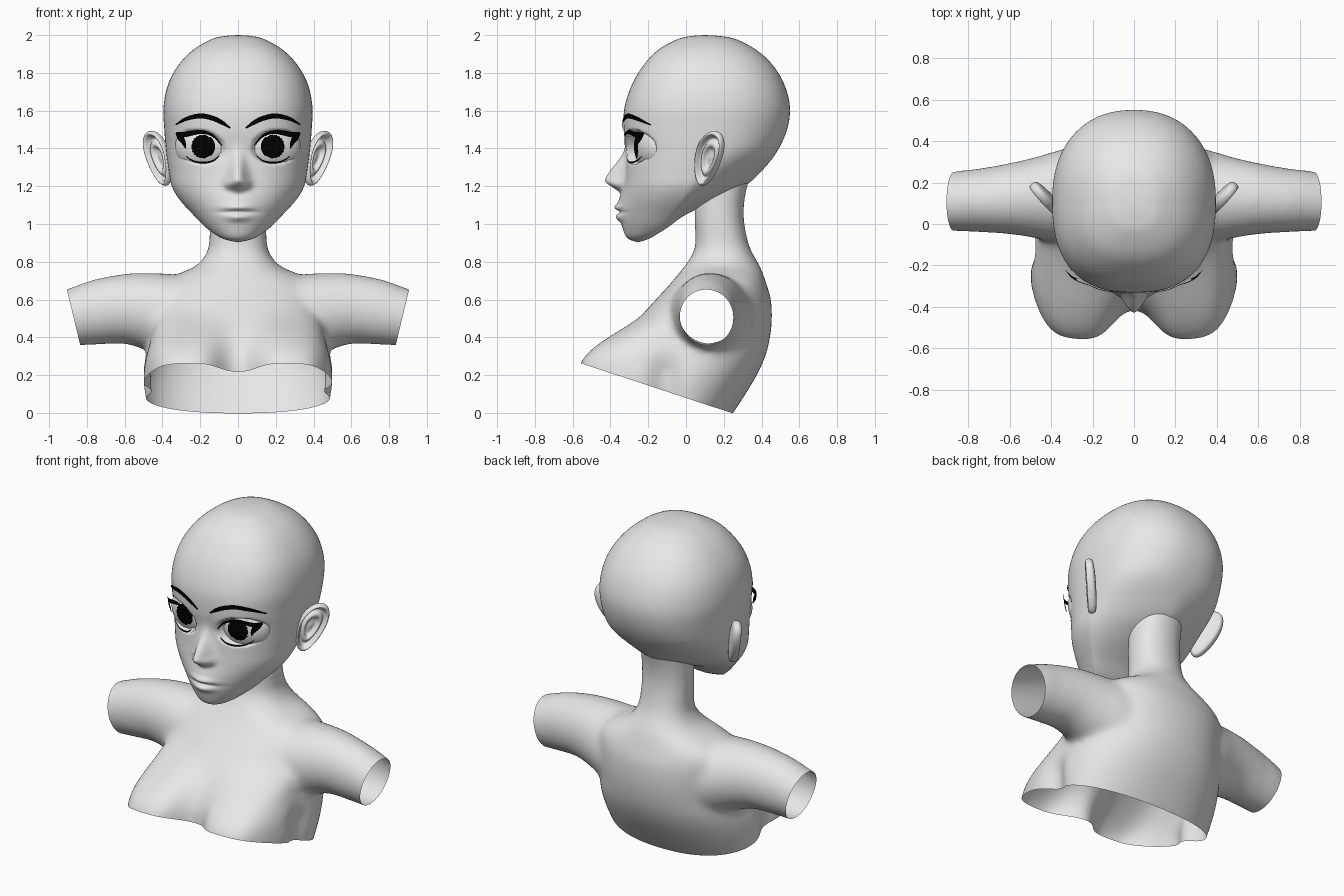
import bpy
import bmesh
from math import sin, cos, pi, exp, radians, hypot
from mathutils import Vector, Matrix

if "Cube" in bpy.data.objects:
    bpy.data.objects.remove(bpy.data.objects["Cube"], do_unlink=True)


def material(name, value):
    mat = bpy.data.materials.new(name)
    mat.use_nodes = True
    colour = (value, value, value, 1)
    mat.diffuse_color = colour
    mat.node_tree.nodes["Principled BSDF"].inputs["Base Color"].default_value = colour
    return mat


SKIN = material("plain grey", 0.8)
BLACK = material("black", 0.0)


def finish(bm, name, *mats):
    mesh = bpy.data.meshes.new(name)
    for face in bm.faces:
        face.smooth = True
    bm.to_mesh(mesh)
    bm.free()
    for mat in mats:
        mesh.materials.append(mat)
    obj = bpy.data.objects.new(name, mesh)
    bpy.context.collection.objects.link(obj)
    return obj


def spline(keys, t):
    """Point at t (counted in keys) on a smooth curve through the keys."""
    last = len(keys) - 1
    i = min(int(t), last - 1)
    f = t - i
    a, b, c, d = (keys[min(max(j, 0), last)] for j in (i - 1, i, i + 1, i + 2))
    return [q + f * ((r - p) + f * (2 * p - 5 * q + 4 * r - s + f * (3 * (q - r) + s - p))) / 2
            for p, q, r, s in zip(a, b, c, d)]


def samples(keys, steps):
    count = (len(keys) - 1) * steps
    return [spline(keys, i / steps) for i in range(count + 1)]


def skin_rings(bm, rings, capped=False):
    loops = [[bm.verts.new(p) for p in ring] for ring in rings]
    for low, high in zip(loops, loops[1:]):
        for i in range(len(low)):
            bm.faces.new((low[i - 1], low[i], high[i], high[i - 1]))
    if capped:
        bm.faces.new(loops[0])
        bm.faces.new(loops[-1])
    bmesh.ops.remove_doubles(bm, verts=bm.verts, dist=0.00001)
    bmesh.ops.recalc_face_normals(bm, faces=bm.faces)


def section(z, front, back, width, mid, n_front, n_back, segments, push):
    """Rounded outline with its own front and back depth; push moves the front."""
    ring = []
    for i in range(segments):
        dx, dy = sin(2 * pi * i / segments), -cos(2 * pi * i / segments)
        n = n_front if dy < 0 else n_back
        k = (abs(dx) ** n + abs(dy) ** n) ** (-1 / n)
        x = width * dx * k
        y = mid + dy * k * (mid - front if dy < 0 else back - mid)
        if dy < 0:
            y -= push(x, z) * min(1, -dy * 3)
        ring.append(Vector((x, y, z)))
    return ring


def bell(d, size):
    return exp(-(d / size) ** 2)


def ramp(v, start, end):
    f = min(max((v - start) / (end - start), 0), 1)
    return f * f * (3 - 2 * f)


# Head: height, front, back, half width, widest depth
HEAD = [(2.0, .10, .10, 0, .10), (1.995, .03, .18, .07, .1), (1.978, -.045, .265, .14, .11),
        (1.92, -.15, .375, .24, .11), (1.84, -.225, .46, .316, .11), (1.74, -.285, .52, .37, .11),
        (1.62, -.325, .55, .394, .11), (1.5, -.33, .535, .39, .11), (1.38, -.315, .48, .38, .1),
        (1.28, -.32, .4, .366, .06), (1.2, -.33, .31, .35, .02), (1.13, -.34, .17, .31, -.02),
        (1.05, -.345, 0, .238, -.08), (.98, -.335, -.1, .168, -.14), (.925, -.31, -.19, .087, -.22),
        (.903, -.255, -.255, 0, -.255)]


def face_power(z):
    return 2 + 0.5 * ramp(z, 1.0, 1.4)


def nape_power(z):
    return 1.5 + 0.75 * ramp(z, 1.18, 1.42)


def face_relief(x, z):
    x = abs(x)
    # Nose bridge, tip and nostrils
    rise = ramp(z, 1.46, 1.22) ** 1.4 * ramp(z, 1.15, 1.238)
    push = 0.105 * rise * bell(x, 0.03 + 0.018 * rise)
    push += 0.025 * bell(x - 0.045, 0.026) * bell(z - 1.208, 0.024)
    # Muzzle, lips, mouth line and chin
    push += 0.018 * bell(x, 0.1) * bell(z - 1.1, 0.07)
    push += 0.018 * bell(x, 0.07) * bell(z - 1.088, 0.018)
    push += 0.02 * bell(x, 0.06) * bell(z - 1.035, 0.02)
    push -= 0.016 * bell(x, 0.085) * bell(z - 1.063, 0.01)
    # Eye sockets
    dx = x - 0.2
    reach = hypot(dx / 0.118, (z - 1.408 - 0.1 * dx) / 0.084)
    return push - 0.05 * ramp(reach, 1.1, 0.95)


def face_y(x, z):
    """Depth of the plain face, used to lay plates on it."""
    low, high = 0, len(HEAD) - 1
    for _ in range(30):
        t = (low + high) / 2
        low, high = (t, high) if spline(HEAD, t)[0] > z else (low, t)
    _, front, _, width, mid = spline(HEAD, t)
    n = face_power(z)
    return mid - (mid - front) * max(0, 1 - abs(x / width) ** n) ** (1 / n)


bm = bmesh.new()
skin_rings(bm, [section(*row, face_power(row[0]), nape_power(row[0]), 160, face_relief)
                for row in samples(HEAD, 10)])
finish(bm, "head", SKIN)

# Neck and torso: height, front, back, half width, widest depth
TORSO = [(1.3, .06, .36, .15, .18), (1.18, .055, .32, .15, .18), (1.05, .045, .305, .15, .18),
         (.92, .05, .325, .152, .19), (.85, .04, .35, .165, .2), (.78, -.005, .39, .22, .2),
         (.73, -.045, .41, .33, .19), (.67, -.095, .43, .42, .17), (.6, -.16, .45, .44, .14),
         (.5, -.25, .455, .45, .1), (.4, -.34, .445, .46, .06), (.3, -.395, .42, .49, .02),
         (.2, -.415, .375, .505, -.02), (.1, -.42, .315, .5, -.04), (0, -.42, .25, .485, -.06),
         (-.12, -.42, .17, .455, -.08)]
# Upper arm: distance out, front, back, bottom, top
ARM = [(.2, -.12, .38, .3, .72), (.35, -.095, .36, .28, .735), (.47, -.07, .325, .325, .742),
       (.6, -.05, .295, .365, .737), (.75, -.04, .268, .36, .71), (.85, -.035, .257, .355, .677),
       (1.0, -.03, .23, .345, .62)]


def bust(x, z):
    return 0.16 * ramp(z, 0.56, 0.24) * exp(-((abs(x) - 0.285) / 0.195) ** 4)


def torso_ring(row):
    low = ramp(row[0], 0.58, 0.28)
    ring = section(*row, 2.35 + 2.4 * low, 2.2, 96, bust)
    # Hollow of the side below the arm
    for p in ring:
        p.x *= 1 - 0.1 * bell(p.y + 0.11, 0.07) * ramp(row[0], 0.36, 0.2)
    return ring


body = bmesh.new()
skin_rings(body, [torso_ring(row) for row in samples(TORSO, 6)], True)
for side in (-1, 1):
    rings = []
    for x, front, back, low, high in samples(ARM, 5):
        rings.append([(side * x, (front + back) / 2 + (back - front) / 2 * cos(i * pi / 16),
                       (low + high) / 2 + (high - low) / 2 * sin(i * pi / 16)) for i in range(32)])
    skin_rings(body, rings, True)
solid = finish(body, "torso_solid")

# Blend the arms into the torso, then cut the shell open
remesh = solid.modifiers.new("blend", "REMESH")
remesh.mode = "VOXEL"
remesh.voxel_size = 0.016
smooth = solid.modifiers.new("soften", "SMOOTH")
smooth.factor = 0.5
smooth.iterations = 24
bm = bmesh.new()
bm.from_object(solid, bpy.context.evaluated_depsgraph_get())
bpy.data.objects.remove(solid, do_unlink=True)
cuts = [((0, 0.24, 0), (0, -0.33, -1)), ((0, 0, 1.23), (0, 0, 1))]
cuts += [((s * 0.905, 0, 0.65), (s, 0, -0.24)) for s in (-1, 1)]
for point, normal in cuts:
    bmesh.ops.bisect_plane(bm, geom=bm.verts[:] + bm.edges[:] + bm.faces[:], plane_co=point,
                           plane_no=Vector(normal).normalized(), clear_outer=True)
finish(bm, "torso", SKIN)

# Ear outline from hollow to rim to back: radius, height
EAR = [(0, -.008), (.3, -.012), (.45, .008), (.58, .008), (.72, -.01), (.88, .024),
       (.97, .02), (1, 0), (.9, -.018), (.5, -.026), (0, -.028)]


def ear(name, side):
    across, along = Vector((0.054, 0.064, 0)), Vector((0.038, 0.03, 0.145))
    out = along.cross(across).normalized()
    if out.x < 0:
        out.negate()
    rings = []
    for r, h in samples(EAR, 3):
        ring = []
        for i in range(40):
            a = 2 * pi * i / 40
            p = Vector((0.418, 0.122, 1.348)) + out * h
            p += across * (r * cos(a) * (1 + 0.22 * sin(a))) + along * (r * sin(a))
            ring.append((p.x * side, p.y, p.z))
        rings.append(ring)
    bm = bmesh.new()
    skin_rings(bm, rings)
    finish(bm, name, SKIN)


def eye(name, side):
    bm = bmesh.new()
    place = (Matrix.Translation((side * 0.185, -0.185, 1.41)) @ Matrix.Rotation(side * radians(14), 4, "Z")
             @ Matrix.Diagonal((0.15, 0.085, 0.13, 1)) @ Matrix.Rotation(pi / 2, 4, "X"))
    bmesh.ops.create_uvsphere(bm, u_segments=96, v_segments=64, radius=1, matrix=place)
    for face in bm.faces:
        c = face.calc_center_median()
        if c.y < -0.185 and hypot(abs(c.x) - 0.185, c.z - 1.41) < 0.062:
            face.material_index = 1
    finish(bm, name, SKIN, BLACK)


def ribbon(name, side, keys, lift, flare):
    """Tapered stroke on the face: x, z, half thickness; flare lifts its outer end."""
    path = samples(keys, 8)
    bm = bmesh.new()
    pairs = []
    for i, (x, z, half) in enumerate(path):
        before, after = path[max(i - 1, 0)], path[min(i + 1, len(path) - 1)]
        across = Vector((before[1] - after[1], after[0] - before[0])).normalized() * half
        pairs.append([bm.verts.new((side * px, face_y(px, pz) - lift - flare * ramp(px, 0.2, 0.33), pz))
                      for px, pz in ((x + across.x, z + across.y), (x - across.x, z - across.y))])
    for (a, b), (c, d) in zip(pairs, pairs[1:]):
        face = bm.faces.new((a, b, d, c))
        face.normal_update()
        if face.normal.y > 0:
            face.normal_flip()
    finish(bm, name, BLACK)


BROW = [(.042, 1.508, .004), (.085, 1.537, .011), (.135, 1.56, .013), (.2, 1.572, .013),
        (.275, 1.556, .01), (.33, 1.525, .003)]
UPPER_LASH = [(.328, 1.478, .008), (.29, 1.473, .014), (.24, 1.482, .013), (.185, 1.486, .009),
              (.13, 1.465, .006), (.086, 1.415, .003)]
LASH_WING = [(.328, 1.484, .004), (.305, 1.457, .016), (.285, 1.425, .01), (.278, 1.4, .002)]
LOWER_LASH = [(.275, 1.358, .002), (.235, 1.333, .004), (.18, 1.325, .005), (.13, 1.336, .004), (.1, 1.36, .002)]

for word, side in (("right", -1), ("left", 1)):
    ear(word + "_ear", side)
    eye(word + "_eye", side)
    ribbon(word + "_eyebrow", side, BROW, 0.008, 0)
    ribbon(word + "_upper_lash", side, UPPER_LASH, 0.009, 0.04)
    ribbon(word + "_lash_wing", side, LASH_WING, 0.009, 0.04)
    ribbon(word + "_lower_lash", side, LOWER_LASH, 0.006, 0)
